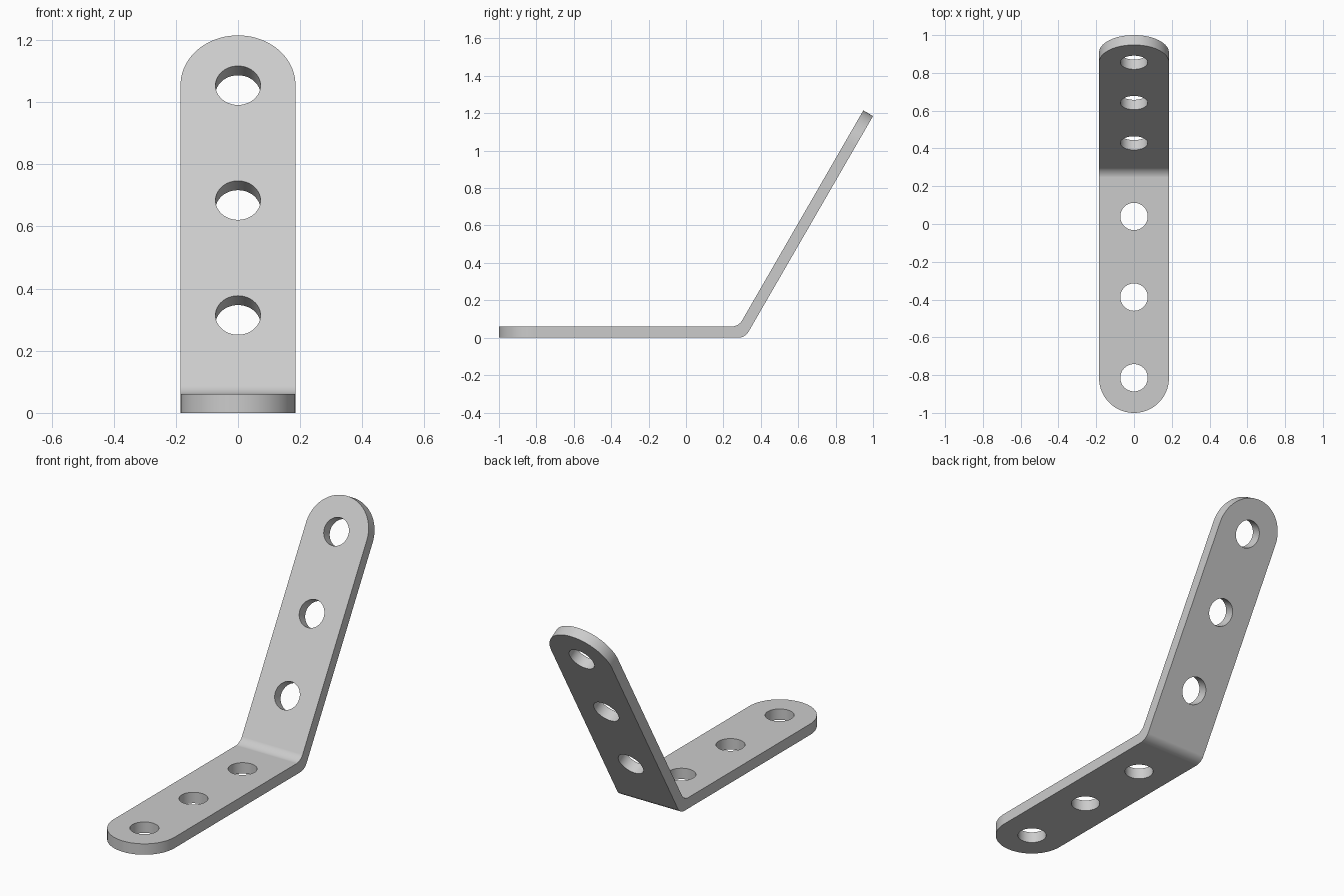
import bpy, bmesh
from math import sin, cos, tan, radians
from mathutils import Vector, Matrix

cube = bpy.data.objects.get("Cube")
if cube:
    bpy.data.objects.remove(cube, do_unlink=True)

HALF_W, THICK, HOLE_R, PITCH = 0.185, 0.06, 0.0725, 0.427
ANGLE = radians(60)
along = Vector((0, cos(ANGLE), sin(ANGLE)))       # direction of the raised arm
normal = Vector((0, -sin(ANGLE), cos(ANGLE)))     # its inner face direction
front = Vector((0, -1, 0))
tip = Vector((0, 1, 1.185))
corner = tip - along * (tip.z / along.z)          # outer corner of the bend
inner = corner + Vector((0, -THICK * tan(ANGLE / 2), THICK))

steel = bpy.data.materials.new("grey steel")
steel.use_nodes = True
steel.diffuse_color = (0.6, 0.6, 0.6, 1)
steel.node_tree.nodes["Principled BSDF"].inputs["Base Color"].default_value = (0.6, 0.6, 0.6, 1)


def add_object(name, bm):
    mesh = bpy.data.meshes.new(name)
    bm.to_mesh(mesh)
    bm.free()
    mesh.materials.append(steel)
    ob = bpy.data.objects.new(name, mesh)
    bpy.context.collection.objects.link(ob)
    return ob


# Bent strip: side profile extruded across the width
bm = bmesh.new()
up = Vector((0, 0, THICK))
profile = [front, corner, tip, tip + normal * THICK, inner, front + up]
verts = [bm.verts.new(p - Vector((HALF_W, 0, 0))) for p in profile]
face = bm.faces.new(verts)
ext = bmesh.ops.extrude_face_region(bm, geom=[face])
moved = [g for g in ext["geom"] if isinstance(g, bmesh.types.BMVert)]
bmesh.ops.translate(bm, verts=moved, vec=(2 * HALF_W, 0, 0))
bmesh.ops.recalc_face_normals(bm, faces=bm.faces)


def middle(e):
    return (e.verts[0].co + e.verts[1].co) / 2


def span(e):
    return e.verts[0].co - e.verts[1].co


# Round the bend, then the two ends
bend = [e for e in bm.edges if abs(span(e).x) > 0.1
        and min((middle(e) - corner).length, (middle(e) - inner).length) < 0.01]
bmesh.ops.bevel(bm, geom=bend, offset=THICK * tan(ANGLE / 2), segments=8,
                profile=0.5, affect='EDGES')
ends = [e for e in bm.edges if abs(span(e).x) < 0.01
        and abs(span(e).length - THICK) < 0.002
        and (middle(e).y < -0.9 or middle(e).z > 1.1)]
bmesh.ops.bevel(bm, geom=ends, offset=HALF_W - 0.0005, segments=20,
                profile=0.5, affect='EDGES')
bracket = add_object("bent_bracket", bm)

# Three round holes through each arm
bm = bmesh.new()
for end, inward, axis in ((front, -front, Vector((0, 0, 1))), (tip, -along, normal)):
    for i in range(3):
        centre = end + inward * (HALF_W + 0.001 + i * PITCH) + axis * THICK / 2
        turn = axis.to_track_quat('Z', 'Y').to_matrix().to_4x4()
        bmesh.ops.create_cone(bm, cap_ends=True, segments=48, radius1=HOLE_R,
                              radius2=HOLE_R, depth=THICK * 2,
                              matrix=Matrix.Translation(centre) @ turn)
cutter = add_object("hole_cutter", bm)
cutter.hide_render = True

bpy.ops.object.select_all(action='DESELECT')
bpy.context.view_layer.objects.active = bracket
bracket.select_set(True)
mod = bracket.modifiers.new("holes", 'BOOLEAN')
mod.operation = 'DIFFERENCE'
mod.solver = 'EXACT'
mod.object = cutter
bpy.ops.object.modifier_apply(modifier=mod.name)
bpy.data.objects.remove(cutter, do_unlink=True)

# Smooth curves, crisp rims, flat broad faces
bpy.ops.object.shade_smooth_by_angle(angle=radians(30))
weighted = bracket.modifiers.new("flat faces", 'WEIGHTED_NORMAL')
weighted.keep_sharp = True
